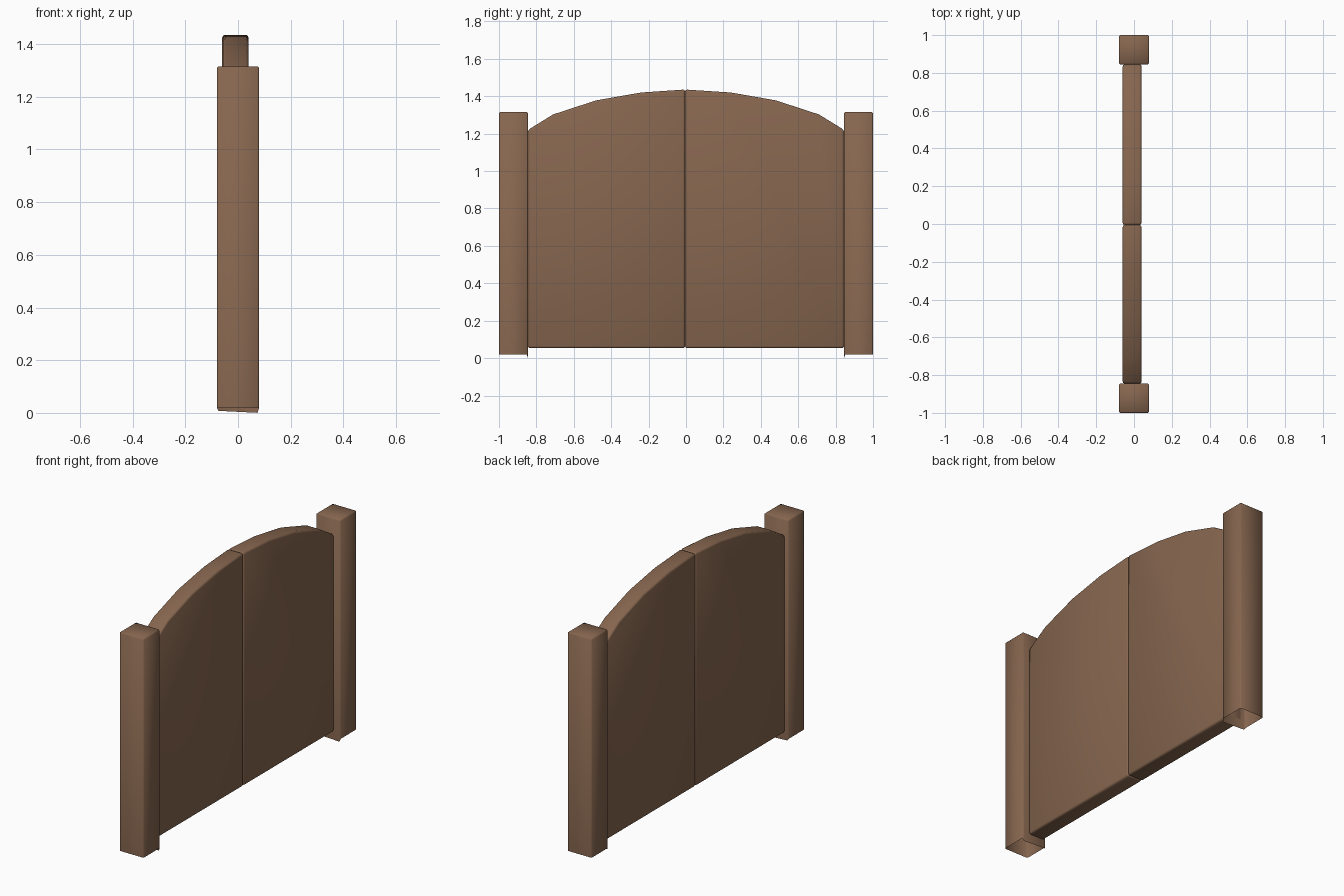
import bpy, bmesh
from math import radians

cube = bpy.data.objects.get("Cube")
if cube:
    bpy.data.objects.remove(cube, do_unlink=True)

wood = bpy.data.materials.new("brown wood")
wood.use_nodes = True
COLOUR = (0.24, 0.133, 0.078, 1)
wood.diffuse_color = COLOUR
wood.node_tree.nodes["Principled BSDF"].inputs["Base Color"].default_value = COLOUR


def prism(bm, profile, x0, x1):
    """Extrude a (y, z) outline along x."""
    face = bm.faces.new([bm.verts.new((x0, y, z)) for y, z in profile])
    ext = bmesh.ops.extrude_face_region(bm, geom=[face])
    moved = [g for g in ext["geom"] if isinstance(g, bmesh.types.BMVert)]
    bmesh.ops.translate(bm, verts=moved, vec=(x1 - x0, 0, 0))
    bmesh.ops.recalc_face_normals(bm, faces=bm.faces)


def finish(name, bm):
    bmesh.ops.recalc_face_normals(bm, faces=bm.faces)
    mesh = bpy.data.meshes.new(name)
    bm.to_mesh(mesh)
    bm.free()
    mesh.materials.append(wood)
    obj = bpy.data.objects.new(name, mesh)
    bpy.context.collection.objects.link(obj)
    bpy.ops.object.select_all(action="DESELECT")
    obj.select_set(True)
    bpy.context.view_layer.objects.active = obj
    bpy.ops.object.shade_smooth_by_angle(angle=radians(50))


def gate_leaf(name, side):
    # Arched door panel with softened edges all round
    seam, hinge, base = -0.005, 0.845, 0.053
    arch = [(0.24, 1.42), (0.48, 1.378), (0.71, 1.303), (hinge, 1.22)]
    outline = [(seam, base), (seam, 1.436)]
    outline += [(side * y, z) for y, z in arch] + [(side * hinge, base)]
    bm = bmesh.new()
    prism(bm, outline, -0.06, 0.04)
    sharp = [e for e in bm.edges if e.calc_face_angle() > radians(40)]
    bmesh.ops.bevel(bm, geom=sharp, offset=0.011, segments=2,
                    profile=0.5, affect="EDGES")
    finish(name, bm)


def post(name, side):
    # Square post, open underneath, with a slightly uneven foot
    inner, outer, foot, top = 0.845, 1.0, 0.018, 1.315
    bm = bmesh.new()
    outline = [(side * y, z) for y, z in
               ((inner, foot), (inner, top), (outer, top), (outer, foot))]
    prism(bm, outline, -0.08, 0.08)
    bm.faces.ensure_lookup_table()
    bottom = [f for f in bm.faces if f.normal.z < -0.9]
    bmesh.ops.delete(bm, geom=bottom, context="FACES_ONLY")
    edges = [e for e in bm.edges if not e.is_boundary]
    bmesh.ops.bevel(bm, geom=edges, offset=0.006, segments=1,
                    profile=0.5, affect="EDGES")
    for v in bm.verts:
        if v.co.z < 0.1 and abs(v.co.y) < inner + 0.003:
            v.co.z = 0.004 - 0.05 * v.co.x
    finish(name, bm)


for label, side in (("front", -1), ("back", 1)):
    gate_leaf(label + "_gate_leaf", side)
    post(label + "_gate_post", side)
